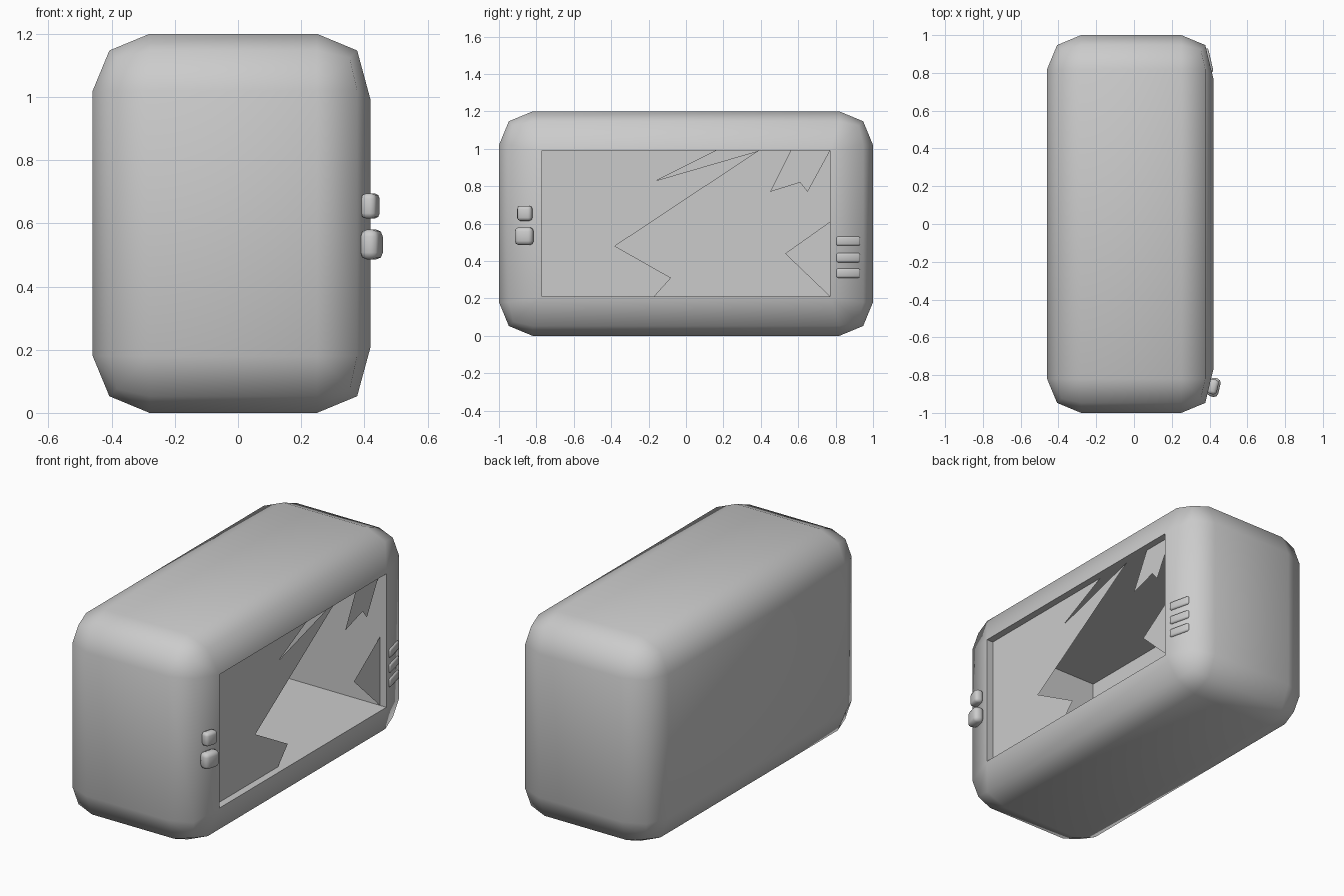
import bpy, bmesh
from math import radians
from mathutils import Matrix, Vector

if "Cube" in bpy.data.objects:
    bpy.data.objects.remove(bpy.data.objects["Cube"])


def finish(bm, name, smooth_angle=None):
    me = bpy.data.meshes.new(name)
    bm.to_mesh(me)
    bm.free()
    if smooth_angle:
        for p in me.polygons:
            p.use_smooth = True
        me.set_sharp_from_angle(angle=radians(smooth_angle))
    ob = bpy.data.objects.new(name, me)
    bpy.context.collection.objects.link(ob)
    return ob


def rounded_box(size, centre, bevel, segments, turn=0):
    bm = bmesh.new()
    bmesh.ops.create_cube(bm, size=1)
    bmesh.ops.scale(bm, vec=size, verts=bm.verts)
    bmesh.ops.bevel(bm, geom=bm.edges[:], offset=bevel, segments=segments,
                    profile=0.5, affect='EDGES')
    bmesh.ops.transform(bm, matrix=Matrix.Translation(centre) @ Matrix.Rotation(radians(turn), 4, 'Z'),
                        verts=bm.verts)
    return bm


# Cabinet: rounded box whose flat screen side is opened into a deep hollow
bm = rounded_box((0.89, 2, 1.2), (-0.015, 0, 0.6), 0.18, 2)
bm.normal_update()
screen = max(bm.faces, key=lambda f: f.calc_center_median().x)
for v in screen.verts:
    v.co = Vector((0.42, 0.77 if v.co.y > 0 else -0.77, 0.99 if v.co.z > 0.6 else 0.21))
inner = bmesh.ops.extrude_discrete_faces(bm, faces=[screen])['faces'][0]
bmesh.ops.translate(bm, vec=(-0.77, 0, 0), verts=inner.verts)
bm.normal_update()
finish(bm, "cabinet", 60)

# Broken glass: shards left in the frame, as (y, z) outlines
shards = [
    [(-.77, .21), (-.17, .21), (-.08, .31), (-.38, .48), (.39, .99), (-.16, .83), (.16, .99), (-.77, .99)],
    [(.56, .99), (.45, .77), (.61, .82), (.65, .77), (.77, .99)],
    [(.77, .21), (.77, .61), (.53, .44)],
]
bm = bmesh.new()
for outline in shards:
    bm.faces.new([bm.verts.new((0.378, y, z)) for y, z in outline])
bm.normal_update()
for f in bm.faces:
    if f.normal.x < 0:
        f.normal_flip()
finish(bm, "broken_glass")

# Control buttons on the slanted bezel
finish(rounded_box((0.05, 0.08, 0.08), (0.419, -0.862, 0.655), 0.017, 2, -13), "small_button", 60)
finish(rounded_box((0.06, 0.10, 0.095), (0.423, -0.865, 0.533), 0.022, 2, -13), "large_button", 60)

# Speaker bars on the opposite bezel
for i, z in enumerate((0.507, 0.418, 0.335)):
    finish(rounded_box((0.03, 0.13, 0.05), (0.392, 0.866, z), 0.01, 2, 13), f"speaker_bar_{i + 1}", 60)
